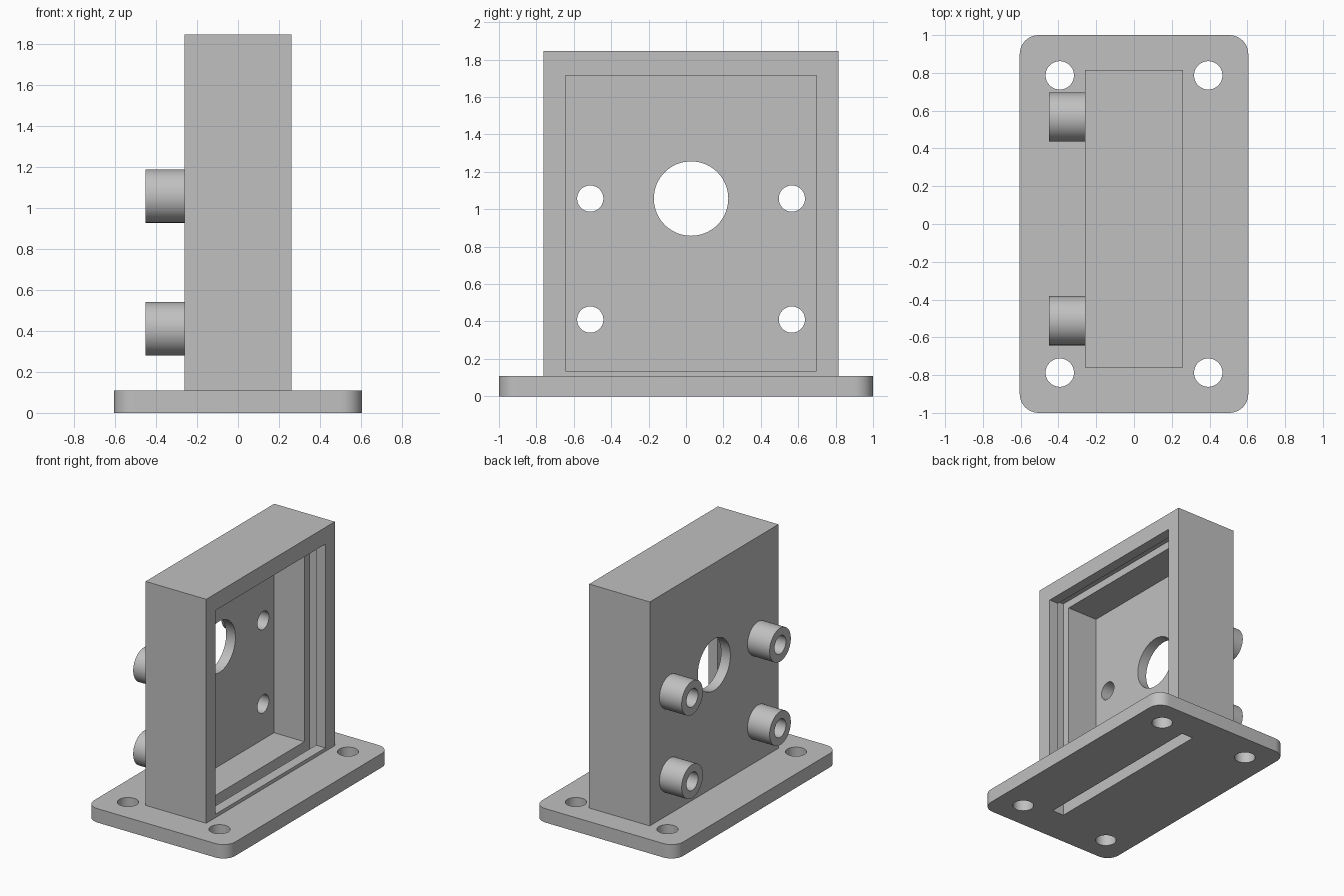
import bpy, bmesh, math
from mathutils import Matrix, Vector

if "Cube" in bpy.data.objects:
    bpy.data.objects.remove(bpy.data.objects["Cube"])

grey = bpy.data.materials.new("light_grey")
grey.diffuse_color = (0.53, 0.53, 0.53, 1)
grey.use_nodes = True
grey.node_tree.nodes["Principled BSDF"].inputs["Base Color"].default_value = grey.diffuse_color

YC = 0.027                       # housing centre line in y
BOSS_Y = (YC - 0.539, YC + 0.539)
BOSS_Z = (0.41, 1.057)


def add(name, bm):
    me = bpy.data.meshes.new(name)
    bmesh.ops.recalc_face_normals(bm, faces=bm.faces[:])
    bm.to_mesh(me)
    bm.free()
    me.materials.append(grey)
    ob = bpy.data.objects.new(name, me)
    bpy.context.collection.objects.link(ob)
    return ob


def box(name, lo, hi, corner=0):
    """Box between two corners, with optional rounded upright edges."""
    bm = bmesh.new()
    bmesh.ops.create_cube(bm, size=1)
    lo, hi = Vector(lo), Vector(hi)
    for v in bm.verts:
        v.co = (lo + hi) / 2 + v.co * (hi - lo)
    if corner:
        upright = [e for e in bm.edges
                   if abs(e.verts[0].co.z - e.verts[1].co.z) > 1e-4]
        bmesh.ops.bevel(bm, geom=upright, offset=corner, segments=10,
                        profile=0.5, affect='EDGES')
    return add(name, bm)


def cylinder(name, radius, depth, centre, along_x=False):
    bm = bmesh.new()
    bmesh.ops.create_cone(bm, cap_ends=True, segments=64, radius1=radius,
                          radius2=radius, depth=depth)
    m = Matrix.Translation(centre)
    if along_x:
        m = m @ Matrix.Rotation(math.pi / 2, 4, 'Y')
    bm.transform(m)
    return add(name, bm)


def cut(ob, cutters):
    """Subtract the cutters, bake the result and smooth the round walls."""
    for c in cutters:
        c.hide_render = True
        mod = ob.modifiers.new("cut", 'BOOLEAN')
        mod.operation, mod.solver, mod.object = 'DIFFERENCE', 'EXACT', c
    dg = bpy.context.evaluated_depsgraph_get()
    me = bpy.data.meshes.new_from_object(ob.evaluated_get(dg))
    ob.modifiers.clear()
    ob.data = me
    for c in cutters:
        bpy.data.objects.remove(c)
    bpy.ops.object.select_all(action='DESELECT')
    ob.select_set(True)
    bpy.context.view_layer.objects.active = ob
    bpy.ops.object.shade_smooth_by_angle(angle=math.radians(30))


def slot():
    """Narrow slot for a sliding panel, open through the base."""
    return box("slot_cutter", (0.08, YC - 0.732, -0.1), (0.18, YC + 0.732, 1.775))


# Base plate with rounded corners, four screw holes and the panel slot
base = box("base_plate", (-0.605, -1, 0), (0.605, 1, 0.108), corner=0.1)
cut(base, [cylinder("hole_cutter", 0.075, 1, (x, y, 0))
           for x in (-0.393, 0.393) for y in (-0.787, 0.787)] + [slot()])

# Housing: open box with a panel groove, a large window and four screw holes
housing = box("housing", (-0.26, YC - 0.788, 0.108), (0.26, YC + 0.788, 1.845))
cavity = box("cavity_cutter", (-0.18, YC - 0.672, 0.135), (0.5, YC + 0.672, 1.715))
window = cylinder("window_cutter", 0.199, 0.3, (-0.25, YC, 1.057), True)
screws = [cylinder("screw_cutter", 0.07, 0.3, (-0.25, y, z), True)
          for y in BOSS_Y for z in BOSS_Z]
cut(housing, [cavity, slot(), window] + screws)

# Hollow bosses standing off the rear wall
for y in BOSS_Y:
    for z in BOSS_Z:
        boss = cylinder("boss", 0.13, 0.19, (-0.355, y, z), True)
        cut(boss, [cylinder("bore_cutter", 0.07, 0.5, (-0.355, y, z), True)])
